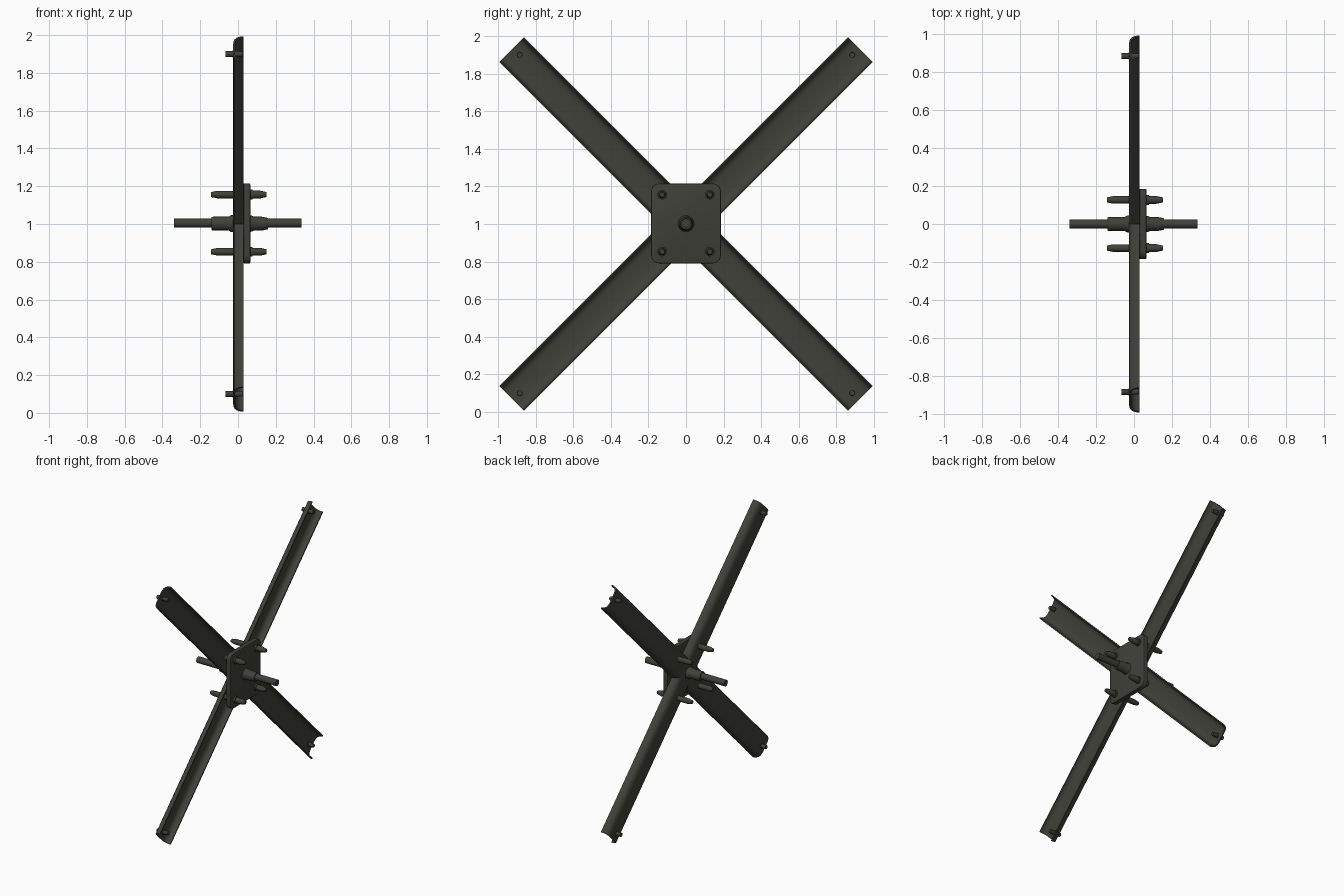
import bpy, bmesh, math
from mathutils import Vector, Matrix

if "Cube" in bpy.data.objects:
    bpy.data.objects.remove(bpy.data.objects["Cube"])

steel = bpy.data.materials.new("dark olive steel")
steel.diffuse_color = (0.052, 0.052, 0.041, 1)
steel.use_nodes = True
steel.node_tree.nodes["Principled BSDF"].inputs["Base Color"].default_value = steel.diffuse_color
HUB_Z = 1.0


def finish(name, bm, angle=35):
    bmesh.ops.recalc_face_normals(bm, faces=bm.faces)
    me = bpy.data.meshes.new(name)
    bm.to_mesh(me)
    bm.free()
    ob = bpy.data.objects.new(name, me)
    bpy.context.collection.objects.link(ob)
    me.materials.append(steel)
    bpy.ops.object.select_all(action='DESELECT')
    ob.select_set(True)
    bpy.context.view_layer.objects.active = ob
    bpy.ops.object.shade_smooth_by_angle(angle=math.radians(angle))
    return ob


def turned(name, profile, y, z, sides=16):
    """Solid of revolution about the x axis; profile is (x, radius)."""
    bm = bmesh.new()
    rings = []
    for x, r in profile:
        rings.append([bm.verts.new((x, y + r * math.cos(2 * math.pi * i / sides),
                                    z + r * math.sin(2 * math.pi * i / sides)))
                      for i in range(sides)])
    for a, b in zip(rings, rings[1:]):
        for i in range(sides):
            j = (i + 1) % sides
            bm.faces.new((a[i], a[j], b[j], b[i]))
    bm.faces.new(rings[0])
    bm.faces.new(rings[-1])
    return finish(name, bm)


def channel(name, tilt):
    """Long trough-shaped blade, open toward +x."""
    half = [(0.0, -0.026), (0.045, -0.025), (0.066, -0.021),
            (0.081, -0.010), (0.090, 0.008), (0.094, 0.030)]
    inner = [(0.0, -0.016), (0.043, -0.015), (0.062, -0.011),
             (0.074, -0.002), (0.082, 0.012), (0.085, 0.030)]
    outer_all = [(-w, x) for w, x in half[:0:-1]] + half
    inner_all = inner[::-1] + [(-w, x) for w, x in inner[1:]]
    loop = outer_all + inner_all
    d = Vector((0, math.cos(tilt), math.sin(tilt)))
    n = Vector((0, -math.sin(tilt), math.cos(tilt)))
    c = Vector((0, 0, HUB_Z))
    bm = bmesh.new()
    ends = [[bm.verts.new(c + d * s + n * w + Vector((x, 0, 0))) for w, x in loop]
            for s in (-1.312, 1.312)]
    m = len(loop)
    for i in range(m):
        j = (i + 1) % m
        bm.faces.new((ends[0][i], ends[0][j], ends[1][j], ends[1][i]))
    # end caps as strips between outer and inner skins
    k = len(outer_all)
    for e in ends:
        for i in range(k - 1):
            bm.faces.new((e[i], e[i + 1], e[m - 2 - i], e[m - 1 - i]))
    return finish(name, bm)


# crossed trough blades
channel("blade_rising", math.pi / 4)
channel("blade_falling", -math.pi / 4)

# hub plate with rounded corners
bm = bmesh.new()
bmesh.ops.create_cube(bm, size=1, matrix=Matrix.Translation((0.047, 0, 1.003))
                      @ Matrix.Diagonal((0.036, 0.37, 0.424, 1)))
corners = [e for e in bm.edges if abs(e.verts[0].co.x - e.verts[1].co.x) > 0.01]
bmesh.ops.bevel(bm, geom=corners, offset=0.04, segments=5, profile=0.5, affect='EDGES')
rims = [e for e in bm.edges if abs(e.verts[0].co.x - e.verts[1].co.x) < 0.001]
bmesh.ops.bevel(bm, geom=rims, offset=0.005, segments=2, profile=0.5, affect='EDGES')
finish("hub_plate", bm)

# axle and its stepped collars
turned("axle", [(-0.34, 0.024), (0.335, 0.024)], 0, 1.005)
turned("back_collar", [(-0.14, 0.034), (-0.132, 0.037), (-0.05, 0.037),
                       (-0.035, 0.045), (-0.015, 0.045)], 0, HUB_Z + 0.002)
turned("front_collar", [(0.05, 0.045), (0.07, 0.043), (0.085, 0.037), (0.125, 0.037),
                        (0.158, 0.030)], 0, HUB_Z + 0.002)

# hub bolts and blade-end pins
for sy in (-1, 1):
    for top in (0, 1):
        turned("hub_bolt", [(-0.143, 0.013), (-0.11, 0.020), (0.025, 0.020), (0.025, 0.026),
                            (0.078, 0.026), (0.078, 0.021), (0.115, 0.021), (0.152, 0.013)],
               sy * 0.127, 1.156 if top else 0.853, 12)
        turned("end_pin", [(-0.067, 0.015), (-0.03, 0.015), (-0.03, 0.018),
                           (-0.010, 0.018), (-0.010, 0.015), (0.027, 0.014)],
               sy * 0.885, HUB_Z + (0.9 if top else -0.9), 12)
